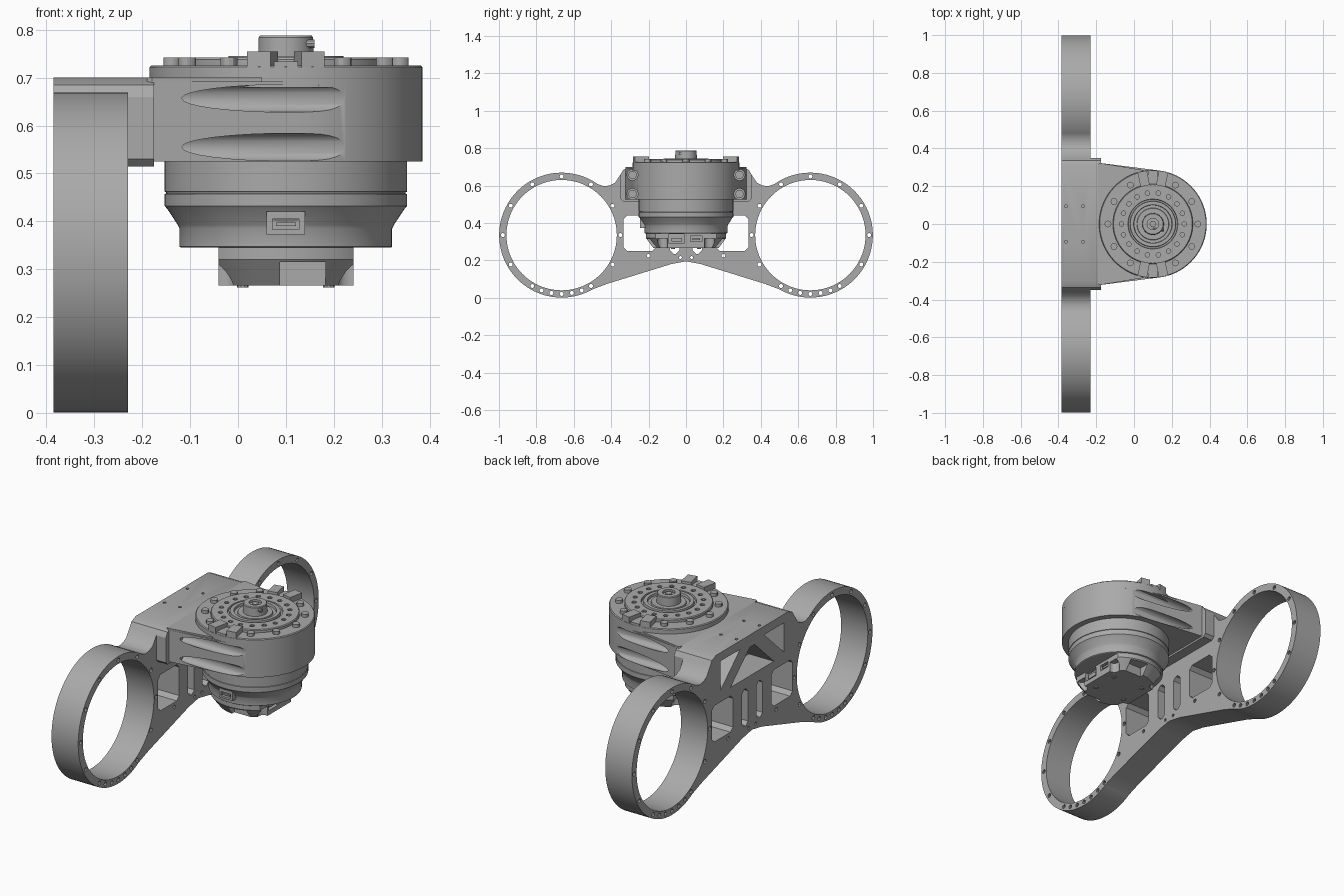
import bpy, bmesh
from math import sin, cos, pi, radians
from mathutils import Matrix, Vector

old = bpy.data.objects.get("Cube")
if old:
    bpy.data.objects.remove(old)

grey = bpy.data.materials.new("machined grey")
grey.use_nodes = True
grey.diffuse_color = (0.4, 0.4, 0.4, 1)
grey.node_tree.nodes["Principled BSDF"].inputs["Base Color"].default_value = (0.4, 0.4, 0.4, 1)

CX = 0.1                 # motor axis
RING_Y, RING_Z = 0.665, 0.335
BACK, FACE = -0.385, -0.23
parts = []


def finish(name, bm):
    bmesh.ops.recalc_face_normals(bm, faces=bm.faces)
    mesh = bpy.data.meshes.new(name)
    bm.to_mesh(mesh)
    bm.free()
    obj = bpy.data.objects.new(name, mesh)
    bpy.context.collection.objects.link(obj)
    mesh.materials.append(grey)
    parts.append(obj)
    return obj


def add_prism(bm, pts, axis, a, b):
    """Extrude a 2D outline along x (y,z points) or z (x,y points)."""
    place = (lambda p, h: (h, p[0], p[1])) if axis == "x" else (lambda p, h: (p[0], p[1], h))
    face = bm.faces.new([bm.verts.new(place(p, a)) for p in pts])
    new = bmesh.ops.extrude_face_region(bm, geom=[face])["geom"]
    shift = Vector(place((0, 0), b - a))
    bmesh.ops.translate(bm, verts=[v for v in new if isinstance(v, bmesh.types.BMVert)], vec=shift)


def prisms(name, outlines, axis, a, b):
    bm = bmesh.new()
    for pts in outlines:
        add_prism(bm, pts, axis, a, b)
    return finish(name, bm)


def circle(u, v, r, n=16):
    return [(u + r * cos(2 * pi * i / n), v + r * sin(2 * pi * i / n)) for i in range(n)]


def rect(u0, u1, v0, v1, c=0.012):
    """Rectangle with clipped corners."""
    return [(u0 + c, v0), (u1 - c, v0), (u1, v0 + c), (u1, v1 - c),
            (u1 - c, v1), (u0 + c, v1), (u0, v1 - c), (u0, v0 + c)]


def mirrored(pts):
    return [(-u, v) for u, v in pts]


def lathe(name, profile, steps=72):
    bm = bmesh.new()
    vs = [bm.verts.new((CX + r, 0, z)) for r, z in profile]
    es = [bm.edges.new(p) for p in zip(vs, vs[1:])]
    bmesh.ops.spin(bm, geom=vs + es, cent=(CX, 0, 0), axis=(0, 0, 1), angle=2 * pi, steps=steps)
    bmesh.ops.remove_doubles(bm, verts=bm.verts, dist=1e-5)
    return finish(name, bm)


def boxes(name, items):
    """Boxes given as centre, size and turn about z."""
    bm = bmesh.new()
    for centre, size, turn in items:
        bmesh.ops.create_cube(bm, size=1, matrix=Matrix.Translation(centre)
                              @ Matrix.Rotation(turn, 4, "Z") @ Matrix.Diagonal((*size, 1)))
    return finish(name, bm)


def combine(obj, tool, op="DIFFERENCE"):
    mod = obj.modifiers.new("cut", "BOOLEAN")
    mod.operation, mod.object, mod.solver = op, tool, "EXACT"
    bpy.context.view_layer.update()
    result = bpy.data.meshes.new_from_object(obj.evaluated_get(bpy.context.evaluated_depsgraph_get()))
    obj.modifiers.clear()
    obj.data = result
    parts.remove(tool)
    bpy.data.objects.remove(tool)


# Bracket: web plate, two clamp rings, raised mounting block
half = [(0, 0.195), (0.08, 0.18), (0.42, 0.075), (0.5, 0.045), (0.566, 0.018), (0.6, 0.2), (0.6, 0.5),
        (0.52, 0.635), (0.48, 0.61), (0.44, 0.597), (0.41, 0.6), (0.38, 0.615), (0.35, 0.66),
        (0.335, 0.685), (0.3, 0.7)]
bracket = prisms("bracket", [half + mirrored(half[:0:-1])], "x", BACK, FACE)
block = [(-0.35, 0.53), (-0.335, 0.515), (0.335, 0.515), (0.35, 0.53), (0.35, 0.66), (0.335, 0.685),
         (0.3, 0.7), (-0.3, 0.7), (-0.335, 0.685), (-0.35, 0.66)]
combine(bracket, prisms("mount", [block], "x", BACK + 0.01, -0.175), "UNION")
for s in (1, -1):
    combine(bracket, prisms("ring", [circle(s * RING_Y, RING_Z, 0.334, 96)], "x", BACK, FACE), "UNION")
combine(bracket, prisms("bores", [circle(s * RING_Y, RING_Z, 0.295, 96) for s in (1, -1)],
                        "x", BACK - 0.1, FACE + 0.1))

# Weight-saving windows, slots and truss pockets
window = rect(0.16, 0.335, 0.25, 0.44, 0.02)
slot = rect(0.035, 0.085, 0.235, 0.43, 0.018)
combine(bracket, prisms("windows", [window, mirrored(window), slot, mirrored(slot)],
                        "x", BACK - 0.1, FACE + 0.1))
side = [(0.1, 0.655), (0.265, 0.655), (0.265, 0.5)]
middle = [(-0.18, 0.485), (0.18, 0.485), (0.02, 0.635), (-0.02, 0.635)]
combine(bracket, prisms("pockets", [side, mirrored(side), middle], "x", BACK - 0.1, FACE - 0.01))

# Screw holes around the rings and on the block
holes = []
for s in (1, -1):
    for a in list(range(0, 360, 30)) + [250, 260, 280, 290]:
        t = radians(a)
        holes.append(circle(s * (RING_Y + 0.314 * cos(t)), RING_Z + 0.314 * sin(t), 0.011, 10))
    holes += [circle(s * 0.2, 0.225, 0.01, 10), circle(s * 0.03, 0.215, 0.008, 10)]
combine(bracket, prisms("screw holes", holes, "x", BACK - 0.1, FACE + 0.01))
combine(bracket, prisms("top holes", [circle(x, y, 0.008, 8) for x in (-0.36, -0.27) for y in (-0.095, 0.095)],
                        "z", 0.67, 0.8))

# Housing: round shell with a flared neck, scooped for the side screws
R = 0.285
arc = [(CX + R * cos(radians(a)), R * sin(radians(a))) for a in range(-84, 85, 4)]
housing = prisms("housing", [[(-0.18, -0.323)] + arc + [(-0.18, 0.323)]], "z", 0.525, 0.692)
scoops = [circle(s * 0.286, z, 0.029, 32) for s in (1, -1) for z in (0.555, 0.657)]
combine(housing, prisms("scoops", scoops, "x", -0.15, 0.5))
prisms("side_screws", [circle(s * 0.286, z, 0.022, 16) for s in (1, -1) for z in (0.555, 0.657)],
       "x", -0.16, -0.13)
lathe("housing_cap", [(0, 0.68), (R, 0.68), (R, 0.722), (R - 0.004, 0.726), (0, 0.726)], 96)
neck_lip = [(-0.19, -0.318), (-0.18, -0.323), (0.05, -0.285), (0.05, 0.285), (-0.18, 0.323), (-0.19, 0.318)]
prisms("neck_lip", [neck_lip], "z", 0.688, 0.7)

# Motor body below the housing, with a thin seam
lathe("motor_body", [(0, 0.54), (0.253, 0.54), (0.253, 0.462), (0.25, 0.461), (0.25, 0.458), (0.253, 0.457),
                     (0.253, 0.432), (0.247, 0.425), (0.226, 0.393), (0.222, 0.385), (0.222, 0.347),
                     (0.219, 0.345), (0, 0.345)], 96)

# End cover: flat-sided with chamfered ends and scalloped corners
cover = lathe("end_cover", [(0, 0.35), (0.215, 0.35), (0.215, 0.32), (0.175, 0.266), (0, 0.266)], 72)
combine(cover, boxes("flats", [((CX, 0, 0.3), (0.282, 0.6, 0.2), 0)]), "INTERSECT")
corners = [circle(CX + sx * 0.135, sy * 0.125, 0.028, 20) for sx in (1, -1) for sy in (1, -1)]
combine(cover, prisms("scallops", corners, "z", 0.2, 0.318))
combine(cover, boxes("notches", [((CX + 0.035, s * 0.2, 0.285), (0.095, 0.09, 0.06), 0) for s in (1, -1)]
                     + [((0.24, -0.05, 0.315), (0.04, 0.08, 0.05), 0), ((0.24, 0.055, 0.315), (0.04, 0.06, 0.03), 0)]))
boxes("sockets", [((0.225, -0.05, 0.31), (0.02, 0.055, 0.02), 0), ((0.225, 0.055, 0.315), (0.02, 0.04, 0.01), 0)])
prisms("cover_screws", [circle(CX + x, y, 0.012, 10) for x in (-0.09, 0.09) for y in (-0.07, 0.07)],
       "z", 0.262, 0.27)

# Front cable port
port = boxes("cable_port", [((CX, -0.22, 0.397), (0.08, 0.05, 0.048), 0)])
combine(port, boxes("port opening", [((CX, -0.25, 0.394), (0.055, 0.04, 0.022), 0)]))
boxes("port_tongue", [((CX, -0.232, 0.394), (0.042, 0.02, 0.008), 0)])

# Output face: stepped rotor rings and central knob
rotor = lathe("output_rotor", [(0, 0.72), (0.212, 0.72), (0.212, 0.738), (0.208, 0.742), (0.132, 0.742),
                               (0.13, 0.731), (0.122, 0.731), (0.12, 0.745), (0.102, 0.745), (0.1, 0.733),
                               (0.085, 0.733), (0.083, 0.74), (0.058, 0.74), (0.057, 0.784),
                               (0.054, 0.788), (0.03, 0.788), (0.03, 0.775), (0, 0.775)], 72)


def polar(r, a):
    return CX + r * cos(radians(a)), r * sin(radians(a))


combine(rotor, prisms("rotor holes", [circle(*polar(0.166, a), 0.012, 10) for a in range(0, 360, 20)],
                      "z", 0.73, 0.8))
prisms("knob_core", [circle(CX, 0, 0.018, 6)], "z", 0.77, 0.784)
prisms("knob_screw", [circle(-0.03, 0.771, 0.009, 10)], "x", CX, CX + 0.06)

# Rim bolts and paired end tabs
bolts = [circle(*polar(0.238, a), 0.018, 12) for a in range(0, 360, 30) if a not in (90, 270)]
prisms("rim_bolts", bolts, "z", 0.72, 0.742)
tabs = []
for a in (90, 270):
    for d in (-11.5, 11.5):
        x, y = polar(0.245, a + d)
        tabs.append(((x, y, 0.738), (0.078, 0.05, 0.034), radians(a + d)))
    x, y = polar(0.245, a)
    tabs.append(((x, y, 0.728), (0.078, 0.05, 0.012), radians(a)))
boxes("end_tabs", tabs)

# Smooth shading with sharp edges kept
bpy.ops.object.select_all(action="DESELECT")
for obj in parts:
    obj.select_set(True)
bpy.context.view_layer.objects.active = bracket
bpy.ops.object.shade_smooth_by_angle(angle=radians(30))
